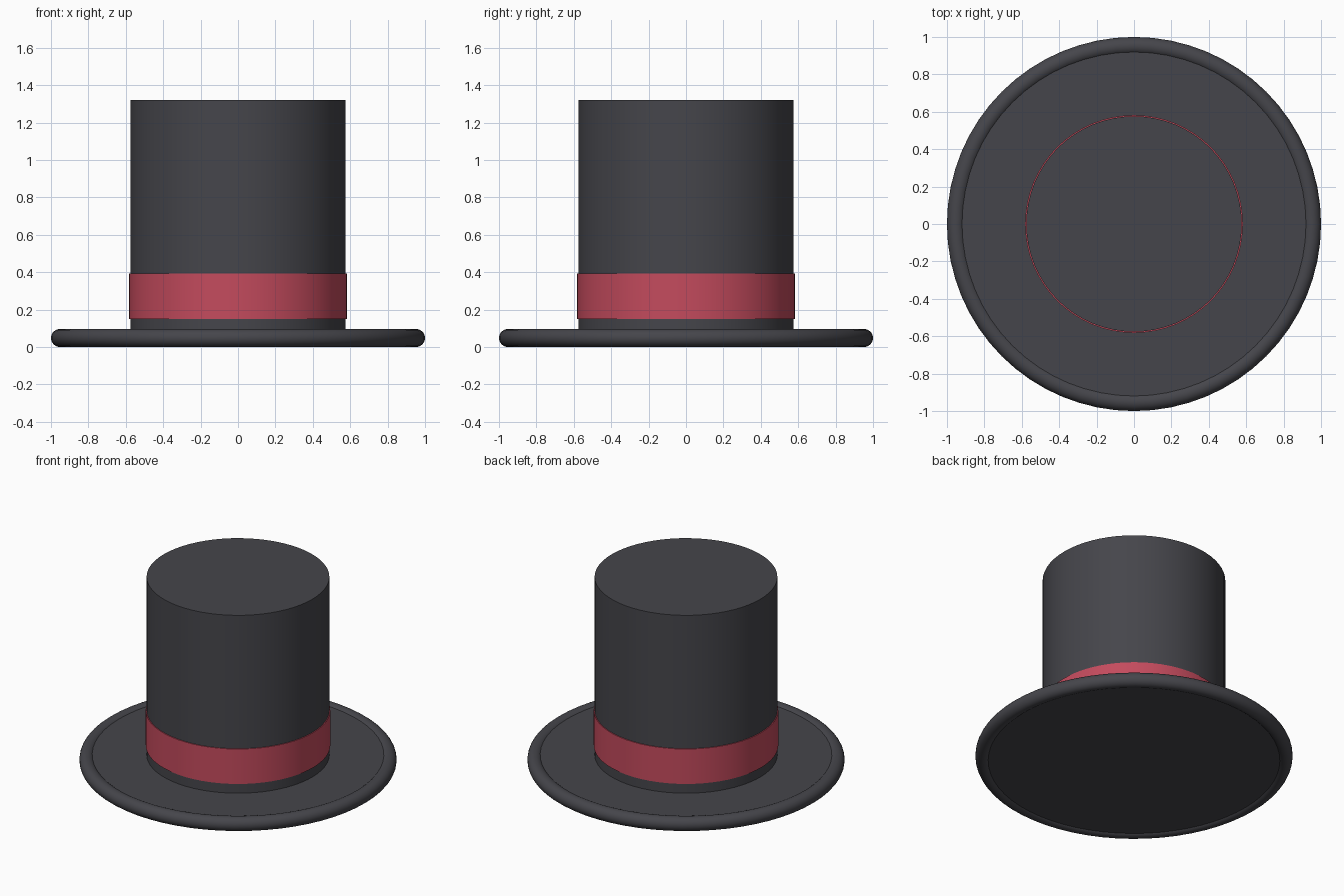
import bpy
import math

if "Cube" in bpy.data.objects:
    bpy.data.objects.remove(bpy.data.objects["Cube"])

SIDES = 64


def material(name, color):
    mat = bpy.data.materials.new(name)
    mat.diffuse_color = (*color, 1)
    mat.use_nodes = True
    mat.node_tree.nodes["Principled BSDF"].inputs["Base Color"].default_value = mat.diffuse_color
    return mat


felt = material("dark_felt", (0.06, 0.06, 0.07))
ribbon = material("red_ribbon", (0.55, 0.07, 0.11))


def finish(name, mat):
    obj = bpy.context.object
    obj.name = name
    obj.data.materials.append(mat)
    bpy.ops.object.shade_smooth_by_angle(angle=math.radians(40))
    return obj


def cylinder(name, radius, z0, z1, mat):
    bpy.ops.mesh.primitive_cylinder_add(
        vertices=SIDES, radius=radius, depth=z1 - z0, location=(0, 0, (z0 + z1) / 2))
    return finish(name, mat)


# Flat brim, set slightly inside the thickness of its rolled edge
cylinder("brim", 0.952, 0.013, 0.083, felt)

# Rolled brim edge
bpy.ops.mesh.primitive_torus_add(
    major_radius=0.952, minor_radius=0.048, major_segments=SIDES,
    minor_segments=24, location=(0, 0, 0.048))
finish("brim_edge", felt)

# Crown and its ribbon band
cylinder("crown", 0.576, 0.03, 1.32, felt)
cylinder("hat_band", 0.582, 0.15, 0.393, ribbon)
